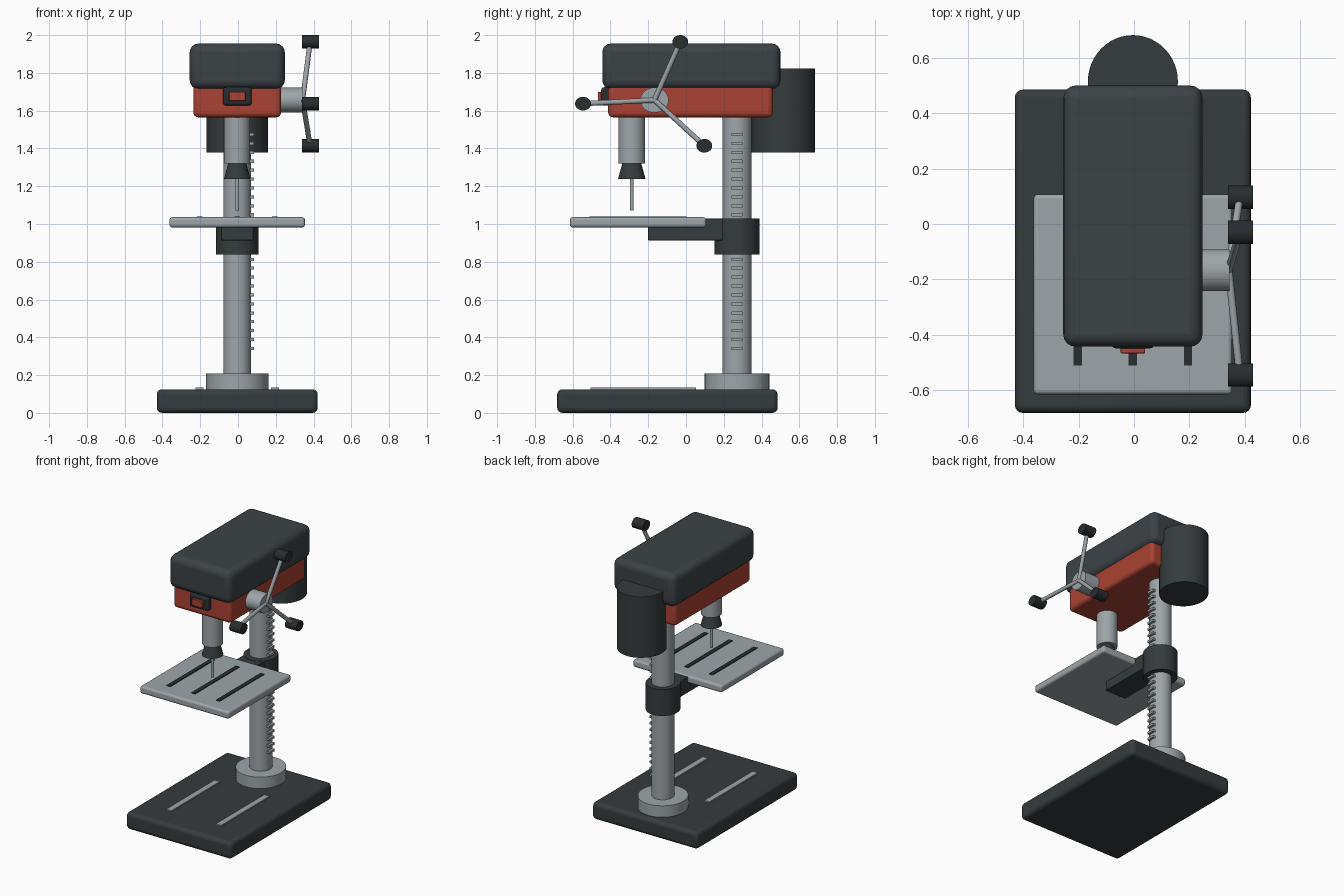
import bpy, math
from mathutils import Vector

if "Cube" in bpy.data.objects:
    bpy.data.objects.remove(bpy.data.objects["Cube"])

X0 = -0.004   # centre line of the machine
COL_Y = 0.27  # column position
SPIN_Y = -0.287


def material(name, rgb):
    m = bpy.data.materials.new(name)
    m.diffuse_color = (*rgb, 1)
    m.use_nodes = True
    m.node_tree.nodes["Principled BSDF"].inputs["Base Color"].default_value = m.diffuse_color
    return m


DARK = material("dark_iron", (0.036, 0.044, 0.047))
COVER = material("dark_cover", (0.045, 0.055, 0.062))
BLACK = material("black_plastic", (0.022, 0.026, 0.028))
RED = material("red_paint", (0.40, 0.055, 0.033))
METAL = material("steel", (0.34, 0.38, 0.40))


def finish(ob, name, mat):
    ob.name = name
    ob.data.materials.append(mat)
    bpy.ops.object.transform_apply(location=False, rotation=True, scale=True)
    return ob


def box(name, mat, x, y, z, bevel=0.0):
    """Box from (min, max) ranges, optionally with rounded edges."""
    r = (x, y, z)
    bpy.ops.mesh.primitive_cube_add(size=1, location=[(a + b) / 2 for a, b in r])
    ob = bpy.context.object
    ob.scale = [b - a for a, b in r]
    finish(ob, name, mat)
    if bevel:
        mod = ob.modifiers.new("Bevel", 'BEVEL')
        mod.width = bevel
        mod.segments = 4
        bpy.ops.object.shade_smooth_by_angle(angle=math.radians(35))
    return ob


def centred(name, mat, w, y, z, bevel=0.0, x=X0):
    return box(name, mat, (x - w / 2, x + w / 2), y, z, bevel)


def post(name, mat, y, z, rx, ry, top=1.0):
    """Upright round part; top is the top radius relative to the bottom."""
    bpy.ops.mesh.primitive_cone_add(vertices=48, radius1=1, radius2=top, depth=z[1] - z[0],
                                    location=(X0, y, (z[0] + z[1]) / 2))
    ob = bpy.context.object
    ob.scale = (rx, ry, 1)
    finish(ob, name, mat)
    bpy.ops.object.shade_smooth_by_angle(angle=math.radians(35))
    return ob


def rod(name, mat, a, b, ry, rz):
    """Round bar from a to b."""
    a, b = Vector(a), Vector(b)
    d = b - a
    bpy.ops.mesh.primitive_cylinder_add(vertices=32, radius=1, depth=d.length, location=(a + b) / 2)
    ob = bpy.context.object
    ob.rotation_euler = d.to_track_quat('Z', 'Y').to_euler()
    # for bars along x, local x and y map to world z and y
    bpy.context.view_layer.update()
    local_x = ob.matrix_world.to_3x3().col[0]
    ob.scale = (rz, ry, 1) if abs(local_x.z) > 0.7 else (ry, rz, 1)
    finish(ob, name, mat)
    bpy.ops.object.shade_smooth_by_angle(angle=math.radians(35))
    return ob


# Base with two raised strips
centred("base", DARK, 0.852, (-0.682, 0.485), (0, 0.125), 0.028)
for i, s in enumerate((-1, 1)):
    centred(f"base_slot_{i + 1}", METAL, 0.042, (-0.505, 0.053), (0.11, 0.134), x=X0 + s * 0.2)

# Column, foot flange and rack
post("column_flange", METAL, COL_Y, (0.115, 0.208), 0.165, 0.171)
post("column", METAL, COL_Y, (0.12, 1.62), 0.074, 0.077)
for i in range(25):
    z = 0.341 + i * 0.0472
    box(f"rack_tooth_{i + 1}", METAL, (0.05, 0.086), (COL_Y - 0.029, COL_Y + 0.029),
        (z - 0.008, z + 0.008))

# Table, its slots, arm and collar
post("table_collar", DARK, COL_Y, (0.838, 1.03), 0.113, 0.118)
centred("table_arm", DARK, 0.17, (-0.2, 0.2), (0.913, 1.028), 0.004)
centred("table", METAL, 0.717, (-0.615, 0.107), (0.982, 1.036), 0.015)
for i in range(3):
    centred(f"table_slot_{i + 1}", BLACK, 0.03, (-0.51, 0.003), (1.02, 1.041),
            x=X0 + (i - 1) * 0.199)

# Head, belt cover and motor
centred("head", RED, 0.464, (-0.412, 0.46), (1.565, 1.76), 0.025)
centred("belt_cover", COVER, 0.503, (-0.443, 0.5), (1.715, 1.955), 0.045)
post("motor", DARK, 0.514, (1.378, 1.822), 0.1625, 0.168)

# Power switch
centred("switch_plate", BLACK, 0.152, (-0.449, -0.40), (1.628, 1.724), 0.014)
centred("switch_button", RED, 0.088, (-0.467, -0.43), (1.651, 1.7), 0.004)

# Quill, chuck and drill bit
post("quill", METAL, SPIN_Y, (1.32, 1.6), 0.0685, 0.071)
post("chuck", DARK, SPIN_Y, (1.238, 1.33), 0.07, 0.073, 0.65)
post("drill_bit", METAL, SPIN_Y, (1.072, 1.26), 0.01, 0.01)

# Feed handle: hub, three spokes and knobs
HUB = (-0.167, 1.656)
rod("feed_hub", METAL, (0.2, *HUB), (0.345, *HUB), 0.075, 0.067)
for i, (y, z) in enumerate(((-0.03, 1.964), (-0.545, 1.637), (0.097, 1.414))):
    rod(f"feed_spoke_{i + 1}", METAL, (0.342, *HUB), (0.382, y, z), 0.0135, 0.0135)
    rod(f"feed_knob_{i + 1}", BLACK, (0.34, y, z), (0.43, y, z), 0.042, 0.036)
